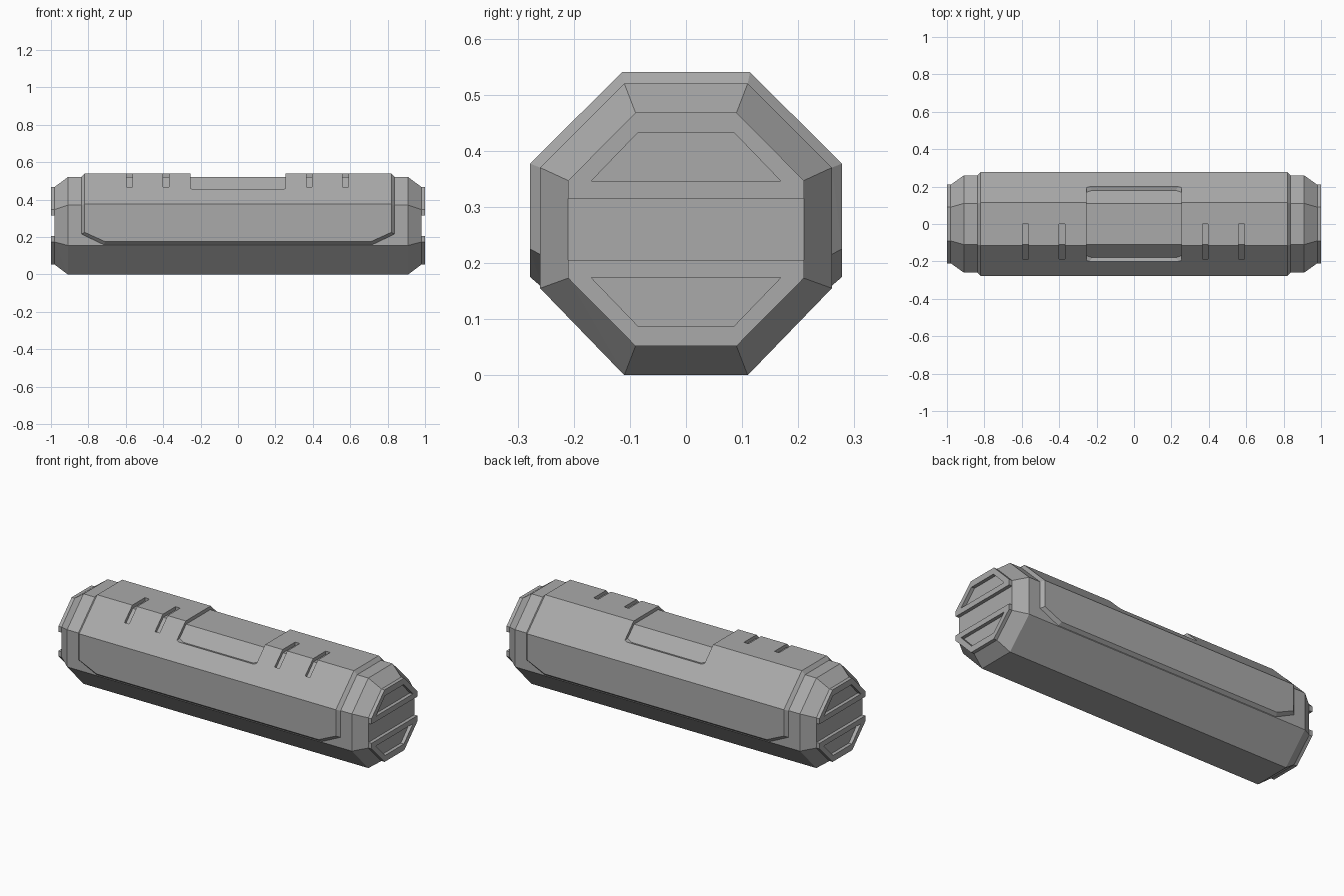
import bpy, bmesh

if "Cube" in bpy.data.objects:
    bpy.data.objects.remove(bpy.data.objects["Cube"])

grey = bpy.data.materials.new("mid grey")
grey.diffuse_color = (0.4, 0.4, 0.4, 1)
grey.use_nodes = True
grey.node_tree.nodes["Principled BSDF"].inputs["Base Color"].default_value = grey.diffuse_color


def make(name, bm):
    bmesh.ops.recalc_face_normals(bm, faces=bm.faces)
    me = bpy.data.meshes.new(name)
    bm.to_mesh(me)
    bm.free()
    me.materials.append(grey)
    ob = bpy.data.objects.new(name, me)
    bpy.context.collection.objects.link(ob)
    return ob


def hull(bm, points):
    vs = [bm.verts.new(p) for p in points]
    res = bmesh.ops.convex_hull(bm, input=vs)
    bmesh.ops.delete(bm, geom=[v for v in vs if v.is_valid and not v.link_faces], context='VERTS')
    bmesh.ops.dissolve_limit(bm, angle_limit=0.01, verts=bm.verts, edges=bm.edges)


def mirrored(points):
    """Repeat points on both ends and on front and back."""
    return [(sx * x, sy * y, z) for x, y, z in points for sx in (-1, 1) for sy in (-1, 1)]


# Octagonal core with chamfered ends
bm = bmesh.new()
hull(bm, mirrored([
    (0.91, 0.11, 0), (0.91, 0.26, 0.155), (0.91, 0.26, 0.37), (0.91, 0.11, 0.52),
    (0.98, 0.09, 0.052), (0.98, 0.21, 0.173), (0.98, 0.21, 0.347), (0.98, 0.09, 0.468)]))
make("core", bm)

# Raised cover wrapped over the top and sides
bm = bmesh.new()
hull(bm, mirrored([
    (0.72, 0.257, 0.157), (0.838, 0.259, 0.215), (0.838, 0.26, 0.37), (0.838, 0.11, 0.52),
    (0.71, 0.278, 0.175), (0.82, 0.278, 0.225), (0.82, 0.278, 0.377), (0.82, 0.114, 0.54)]))
cover = make("cover", bm)


def cut(target, cutter):
    cutter.hide_render = True
    mod = target.modifiers.new("cut", 'BOOLEAN')
    mod.operation = 'DIFFERENCE'
    mod.solver = 'EXACT'
    mod.object = cutter
    bpy.context.view_layer.objects.active = target
    bpy.ops.object.modifier_apply(modifier=mod.name)
    bpy.data.objects.remove(cutter)


# Central recess with sloping walls, open down to the core
bm = bmesh.new()
hull(bm, mirrored([
    (0.206, 0.107, 0.50), (0.206, 0.16, 0.445),
    (0.254, 0.116, 0.56), (0.254, 0.22, 0.46)]))
cut(cover, make("recess_cutter", bm))

# Four narrow slots over the front top ridge
for x in (-0.58, -0.385, 0.38, 0.575):
    bm = bmesh.new()
    hull(bm, [(x + dx, y, z) for dx in (-0.015, 0.015) for y in (-0.187, 0) for z in (0.42, 0.6)])
    cut(cover, make("slot_cutter", bm))

# Two trapezoid frames on each end
outer = [(-0.21, 0.315), (0.21, 0.315), (0.21, 0.347), (0.09, 0.468), (-0.09, 0.468), (-0.21, 0.347)]
inner = [(-0.168, 0.346), (0.168, 0.346), (0.168, 0.347), (0.086, 0.432), (-0.086, 0.432), (-0.168, 0.347)]
for side, sx in (("left", -1), ("right", 1)):
    for level, flip in (("upper", False), ("lower", True)):
        bm = bmesh.new()
        rings = []
        for loop, x in ((outer, 0.975), (outer, 1.0), (inner, 1.0), (inner, 0.975)):
            rings.append([bm.verts.new((sx * x, y, 0.52 - z if flip else z)) for y, z in loop])
        for k in range(4):
            a, b = rings[k], rings[(k + 1) % 4]
            for i in range(6):
                j = (i + 1) % 6
                bm.faces.new((a[i], a[j], b[j], b[i]))
        make(f"{level}_frame_{side}", bm)
